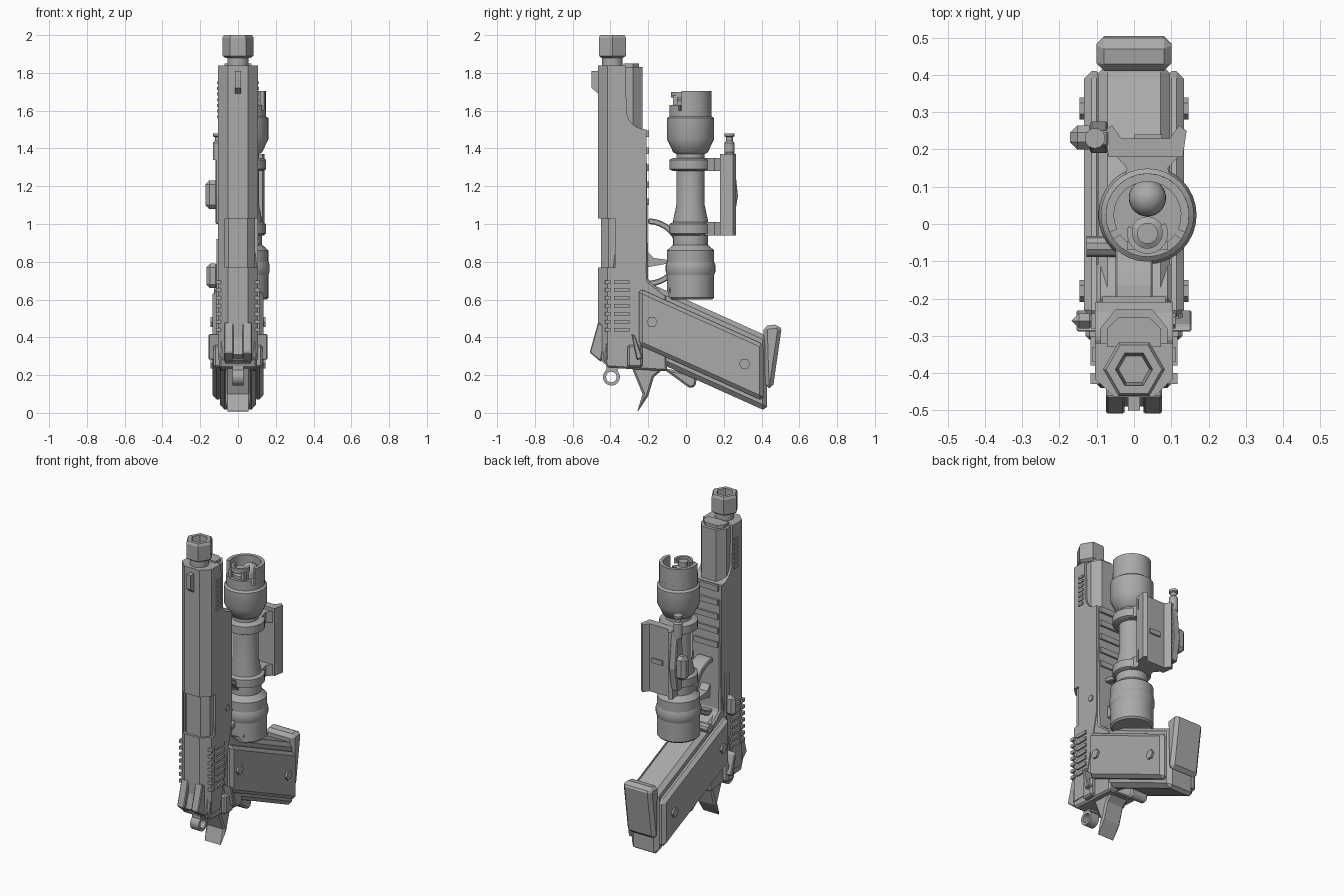
import bpy, bmesh
from math import sin, cos, pi, radians

cube = bpy.data.objects.get("Cube")
if cube:
    bpy.data.objects.remove(cube, do_unlink=True)

# One plain grey for everything
grey = bpy.data.materials.new("matte grey")
grey.use_nodes = True
grey.diffuse_color = (0.4, 0.4, 0.4, 1)
grey.node_tree.nodes["Principled BSDF"].inputs["Base Color"].default_value = grey.diffuse_color


def finish(name, bm, bevel, smooth):
    """Turn a bmesh into a grey object, optionally chamfered or smooth shaded."""
    bmesh.ops.recalc_face_normals(bm, faces=bm.faces[:])
    for face in bm.faces:
        face.smooth = smooth
    for edge in bm.edges:
        edge.smooth = edge.calc_face_angle(pi) < radians(35)
    mesh = bpy.data.meshes.new(name)
    bm.to_mesh(mesh)
    bm.free()
    mesh.materials.append(grey)
    part = bpy.data.objects.new(name, mesh)
    bpy.context.collection.objects.link(part)
    if bevel:
        chamfer = part.modifiers.new("chamfer", "BEVEL")
        chamfer.width, chamfer.segments = bevel, 1
        chamfer.limit_method, chamfer.angle_limit = "ANGLE", radians(40)
    return part


def prism(name, outline, start, end, upright=False, bevel=0, smooth=False):
    """Extrude (y, z) points along x, or (x, y) points along z when upright."""
    bm = bmesh.new()
    low, high = [[bm.verts.new((*point, t) if upright else (t, *point)) for point in outline]
                 for t in (start, end)]
    bm.faces.new(low)
    bm.faces.new(high)
    for i in range(len(outline)):
        bm.faces.new((low[i - 1], low[i], high[i], high[i - 1]))
    return finish(name, bm, bevel, smooth)


def box(name, x, y, z, bevel=0):
    return prism(name, [(y[0], z[0]), (y[1], z[0]), (y[1], z[1]), (y[0], z[1])], *x, bevel=bevel)


def centred(name, outline, half_width, bevel=0):
    return prism(name, outline, -half_width, half_width, bevel=bevel)


def slanted(name, front, back, top, drop, x, bevel):
    """Block with upright ends whose top and bottom follow the rake of the grip."""
    low = top - RAKE * (back - front)
    return prism(name, [(front, top), (back, low), (back, low - drop), (front, top - drop)], *x, bevel=bevel)


def lathe(name, profile, centre, sides=32, smooth=True):
    """Turn (radius, z) points about an upright axis; the ends are capped."""
    bm = bmesh.new()
    rings = []
    for radius, z in profile:
        turns = [2 * pi * k / sides for k in range(sides)]
        rings.append([bm.verts.new((centre[0] + radius * cos(t), centre[1] + radius * sin(t), z)) for t in turns])
    for lower, upper in zip(rings, rings[1:]):
        for k in range(sides):
            bm.faces.new((lower[k - 1], lower[k], upper[k], upper[k - 1]))
    bm.faces.new(rings[0])
    bm.faces.new(rings[-1])
    return finish(name, bm, 0, smooth)


def arc(centre, radius, start, end, steps=16):
    angles = [radians(start + (end - start) * k / steps) for k in range(steps + 1)]
    return [(centre[0] + radius * cos(a), centre[1] + radius * sin(a)) for a in angles]


def disc(y, z, radius, sides=6):
    return arc((y, z), radius, 0, 360, sides)[:-1]


def band(centre, outer, inner, start, end):
    return arc(centre, outer, start, end) + arc(centre, inner, end, start)


def mirrored(half):
    return half + [(-x, y) for x, y in reversed(half)]


# Shared landmarks
WIDE = 0.105
BACK, SEAM, UNDER = -0.465, -0.33, -0.21
SLIDE_LOW, STEP, SLIDE_HIGH = 0.28, 1.5, 1.84
RAKE = 0.45
SIDES = (-1, 1)

# Slide with a chamfered top, cut away at the ejection port
slide = prism("slide_top", mirrored([(WIDE, SEAM), (WIDE, BACK + 0.05), (WIDE / 2, BACK)]),
              SLIDE_LOW, SLIDE_HIGH, upright=True)
port = box("port_cutter", (-0.07, 0.2), (-0.6, -0.375), (0.77, 1.03))
port.hide_render = True
port.hide_set(True)
cut = slide.modifiers.new("port", "BOOLEAN")
cut.operation, cut.object, cut.solver = "DIFFERENCE", port, "EXACT"
prism("barrel_hood", mirrored([(0.09, SEAM), (0.09, -0.41), (0.05, -0.45)]), 0.7, 1.1, upright=True)

# Lower slide swept into the nose by a quarter round
sweep = arc((UNDER, STEP + WIDE), WIDE, 180, 270, 6)
centred("slide_side", [(SEAM, SLIDE_HIGH), (SEAM + 0.01, SLIDE_HIGH)] + sweep
        + [(UNDER, 0.8), (SEAM, SLIDE_LOW)], WIDE)
for name, size, top in (("slide_nose", 1, SLIDE_HIGH - 0.01), ("nose_rim", 0.8, SLIDE_HIGH + 0.01)):
    prism(name, mirrored([(0.09 * size, SEAM), (0.09 * size, SEAM + 0.05), (0.05 * size, SEAM + 0.1 * size)]),
          STEP - 0.05, top, upright=True)

# Barrel neck and six-sided muzzle nut with an open bore
bore = (0, -0.39)
nut = 0.083
lathe("barrel_neck", [(0.055, 1.8), (0.055, 1.9)], bore)
lathe("muzzle_nut", [(nut * 0.8, 1.88), (nut, 1.89), (nut, 1.985), (nut * 0.9, 2), (nut * 0.6, 2), (nut * 0.5, 1.9)],
      bore, sides=6, smooth=False)

# Sights
centred("front_sight", [(BACK, 1.69), (-0.5, 1.72), (-0.5, 1.81), (BACK, 1.81)], 0.016)
rear_sight = [(-0.51, 0.32), (BACK, 0.48), (-0.42, 0.45), (-0.45, 0.27)]
for side in SIDES:
    prism("rear_sight_post", rear_sight, side * 0.025, side * 0.075, bevel=0.005)
centred("rear_sight_base", [(y + 0.02, z - 0.01) for y, z in rear_sight], 0.07)

# Frame, dust cover slats and grip core
centred("frame", [(-0.3, STEP), (UNDER, STEP), (-0.2, 0.7), (-0.1, 0.62), (-0.1, 0.22), (-0.42, 0.24), (-0.44, 0.3)],
        0.1, bevel=0.01)
slanted("grip_core", -0.2, 0.43, 0.69, 0.4, (-0.096, 0.096), bevel=0.025)
for i in range(5):
    z = 1.1 + i * 0.09
    box("rail_slat", (-0.085, 0.085), (-0.25, -0.195), (z, z + 0.035))

# Trigger guard and trigger
centred("trigger_guard", band((-0.2, 0.85), 0.18, 0.15, -90, 90), 0.05, bevel=0.005)
centred("trigger", [(UNDER, 0.86), (-0.17, 0.82), (-0.1, 0.81), (-0.1, 0.79), (UNDER, 0.77)], 0.03)

# Grip panels, screws, serrations and safeties on both sides
for side in SIDES:
    inner = side * 0.08
    slanted("grip_panel", -0.25, 0.41, 0.66, 0.3, (inner, side * 0.134), bevel=0.02)
    for y in (-0.18, 0.31):
        prism("grip_screw", disc(y, 0.4 - RAKE * y, 0.03), inner, side * 0.146)
    prism("frame_pin", disc(-0.26, 0.9, 0.02), inner, side * 0.112)
    for i in range(7):
        z = 0.43 + i * 0.042
        for name, front, back in (("slide_serration", -0.43, -0.4), ("frame_serration", -0.38, -0.3)):
            box(name, (inner, side * 0.117), (front, back), (z, z + 0.02))
        z = 1.56 + i * 0.03
        box("front_serration", (inner, side * 0.112), (-0.37, SEAM), (z, z + 0.015))
    prism("safety_lever", [(-0.29, 0.42), (-0.27, 0.41), (-0.23, 0.29), (-0.26, 0.28)],
          inner, side * 0.155, bevel=0.005)
    box("safety_plate", (inner, side * 0.13), (-0.31, -0.23), (0.24, 0.36), bevel=0.01)

# Slide stop and magazine catch
box("slide_stop", (-0.115, -0.08), (-0.28, -0.24), (0.65, 0.92))
box("slide_stop_pad", (-0.168, -0.1), (-0.28, -0.24), (0.66, 0.79), bevel=0.02)
prism("magazine_catch", disc(-0.06, 0.65, 0.028, 10), -0.128, 0.1)

# Ring hammer, tang, grip safety and magazine base
for start in (0, 180):
    centred("hammer_ring", band((-0.395, 0.19), 0.045, 0.028, start, start + 180), 0.03)
box("hammer_arm", (-0.03, 0.03), (-0.42, -0.36), (0.225, 0.3))
centred("tang", [(-0.3, 0.27), (-0.23, 0.1), (-0.26, 0), (-0.2, 0.09), (-0.17, 0.19), (-0.1, 0.25)], 0.065, bevel=0.01)
centred("grip_safety", [(-0.13, 0.24), (0.02, 0.13), (0.05, 0.14), (0.06, 0.2)], 0.06, bevel=0.01)
centred("magazine_base", [(0.41, 0.46), (0.49, 0.47), (0.505, 0.44), (0.46, 0.13), (0.42, 0.13)], 0.1, bevel=0.02)

# Torch body
axis = (0.036, 0.024)
body, collar, neck, cap = 0.125, 0.092, 0.075, 0.112
lathe("torch_body", [(body - 0.01, 0.6), (body, 0.61), (body, 0.86), (collar, 0.89), (collar, 1.02), (neck, 1.1),
                     (neck, 1.37), (collar, 1.38), (body, 1.45), (body, 1.56), (cap, 1.57), (cap, 1.6)], axis)
lathe("torch_grip_ring", [(body, 0.73), (body + 0.007, 0.75), (body + 0.007, 0.78), (body, 0.8)], axis)

# Torch end cap: guard walls, dome and switch
dome, switch = (axis[0], 0.07), (axis[0], -0.025)
floor = 1.58
for name, start, end, top in (("cap_wall", -25, 205, 1.705), ("cap_low_wall", 215, 325, 1.63)):
    prism(name, band(axis, cap, 0.09, start, end), floor, top, upright=True, smooth=True)
lathe("cap_dome", [(0.05, floor)] + arc((0, 1.63), 0.05, 0, 85, 6), dome)
lathe("switch_post", [(0.045, floor), (0.045, 1.65), (0.028, 1.66), (0.028, 1.69)], switch)
prism("switch_collar", band(switch, 0.055, 0.04, 160, 390), 1.67, 1.7, upright=True)
for side in SIDES:
    x = axis[0] + side * 0.045
    box("switch_tab", (x - 0.01, x + 0.01), (-0.07, -0.045), (floor, 1.68))

# Clamp rings, arms and rail mount
for z in (0.94, 1.28):
    lathe("clamp_ring", [(collar, z), (cap, z + 0.01), (cap, z + 0.06), (collar, z + 0.07)], axis)
    arm = mirrored([(0.075, 0.08), (0.055, 0.15), (0.1, 0.2)])
    prism("clamp_arm", [(axis[0] + x, y) for x, y in arm], z, z + 0.07, upright=True)
mount = mirrored([(0.1, 0.18), (0.11, 0.25), (0.09, 0.265), (0.065, 0.23)])
prism("rail_mount", [(axis[0] - 0.005 + x, y) for x, y in mount], 0.94, 1.37, upright=True)
box("recoil_key", (0, 0.075), (0.22, 0.24), (1.13, 1.16))

# Clamp lever with its pivot post
centred_lever = [(0.21, 1), (0.25, 1), (0.275, 1.15), (0.25, 1.38), (0.21, 1.38), (0.19, 1.15)]
prism("clamp_lever", centred_lever, -0.118, -0.07, bevel=0.005)
box("lever_wing", (-0.172, -0.1), (0.2, 0.265), (1.08, 1.23), bevel=0.02)
post, pin = 0.027, 0.018
lathe("lever_post", [(post, 1.34), (post, 1.43), (pin, 1.44), (pin, 1.46), (post, 1.465), (post, 1.48)],
      (-0.105, 0.23))
